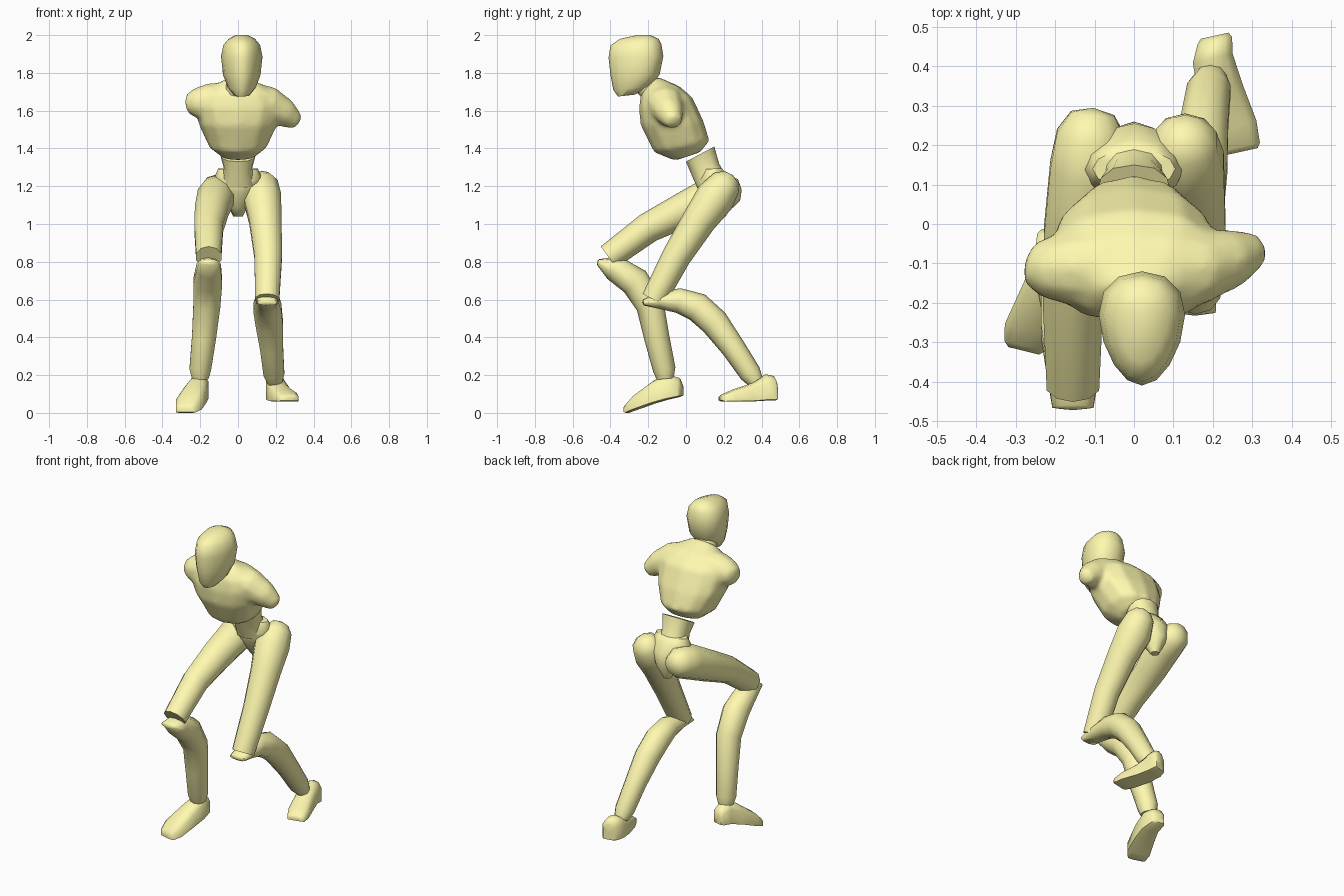
import bpy, bmesh, math
from mathutils import Vector as V

mat = bpy.data.materials.new("pale_yellow")
mat.diffuse_color = (1.0, 0.95, 0.43, 1)


def skin(name, rings, angle=60, dome=(0, 0)):
    """Bridge equal-sized rings into a closed, smooth-shaded part with domed ends."""
    bm = bmesh.new()
    loops = [[bm.verts.new(p) for p in r] for r in rings]
    n = len(loops[0])
    mids = [sum((V(p) for p in r), V()) / n for r in rings]
    for a, b in zip(loops, loops[1:]):
        for i in range(n):
            j = (i + 1) % n
            bm.faces.new((a[i], a[j], b[j], b[i]))
    for loop, m, m2, h in ((loops[0], mids[0], mids[1], dome[0]),
                           (loops[-1], mids[-1], mids[-2], dome[1])):
        tip = bm.verts.new(m + (m - m2).normalized() * h)
        for i in range(n):
            bm.faces.new((loop[i], loop[(i + 1) % n], tip))
    bmesh.ops.recalc_face_normals(bm, faces=bm.faces)
    me = bpy.data.meshes.new(name)
    bm.to_mesh(me)
    bm.free()
    me.materials.append(mat)
    ob = bpy.data.objects.new(name, me)
    bpy.context.collection.objects.link(ob)
    bpy.ops.object.select_all(action='DESELECT')
    ob.select_set(True)
    bpy.context.view_layer.objects.active = ob
    bpy.ops.object.shade_smooth_by_angle(angle=math.radians(angle))
    return ob


def power(v, e):
    return math.copysign(abs(v) ** e, v)


def slices(name, data, n=12, taper=0.0, e=1.0):
    """Each slice: centre x, front (y, z), back (y, z), half width. e < 1 is boxier."""
    rings = []
    for cx, f, b, hw in data:
        f, b = V((cx, *f)), V((cx, *b))
        ring = []
        for i in range(n):
            t = 2 * math.pi * i / n
            c, s = power(math.cos(t), e), power(math.sin(t), e)
            ring.append((f + b) / 2 + (f - b) / 2 * c + V((hw * s * (1 - taper * c), 0, 0)))
        rings.append(ring)
    return skin(name, rings)


def tube(name, pts, n=10, dome=(0, 0)):
    """Round limb through points (x, y, z, radius, optional flattening)."""
    c = [V(p[:3]) for p in pts]
    rings = []
    for i, p in enumerate(pts):
        d = (c[min(i + 1, len(c) - 1)] - c[max(i - 1, 0)]).normalized()
        ref = V((0, 1, 0)) if abs(d.x) > 0.7 else V((1, 0, 0))
        u = (ref - d * ref.dot(d)).normalized()
        w = d.cross(u) * (p[4] if len(p) > 4 else 1)
        rings.append([c[i] + p[3] * (u * math.cos(t) + w * math.sin(t))
                      for t in (2 * math.pi * (k + 0.5) / n for k in range(n))])
    return skin(name, rings, dome=dome)


def foot(name, data, n=10):
    """Vertical sections from heel to toe: x, y, bottom z, top z, half width."""
    d = V((data[-1][0] - data[0][0], data[-1][1] - data[0][1], 0)).normalized()
    side = V((-d.y, d.x, 0))
    rings = []
    for x, y, z0, z1, hw in data:
        ring = []
        for k in range(n):
            t = 2 * math.pi * (k + 0.5) / n
            s, h = math.cos(t), math.sin(t)
            # rounded top with a flat sole
            h = min(1, h ** 0.75 * 1.02) if h > 0 else max(-1, h * 3)
            ring.append(V((x, y, (z0 + z1) / 2 + h * (z1 - z0) / 2)) + side * s * hw * 1.05)
        rings.append(ring)
    return skin(name, rings)


# Head: egg shape, narrow towards the face
slices("head", [
    (0.02, (-0.36, 1.675), (-0.27, 1.685), 0.04),
    (0.02, (-0.385, 1.71), (-0.19, 1.73), 0.072),
    (0.02, (-0.40, 1.79), (-0.14, 1.79), 0.096),
    (0.02, (-0.41, 1.88), (-0.12, 1.89), 0.106),
    (0.02, (-0.40, 1.945), (-0.13, 1.95), 0.094),
    (0.02, (-0.35, 1.98), (-0.145, 1.98), 0.068),
    (0.02, (-0.26, 2.0), (-0.19, 2.0), 0.03)], n=14, taper=0.25, e=0.95)

tube("neck", [(0.0, -0.15, 1.67, 0.085), (0.0, -0.19, 1.72, 0.068), (0.02, -0.25, 1.78, 0.06)])

# Chest leaning forward, with shoulder stumps blended into it
chest = slices("chest", [
    (0.0, (-0.06, 1.335), (0.075, 1.38), 0.085),
    (0.0, (-0.17, 1.38), (0.125, 1.44), 0.155),
    (0.0, (-0.24, 1.52), (0.095, 1.54), 0.21),
    (0.0, (-0.25, 1.61), (0.035, 1.67), 0.225),
    (0.0, (-0.24, 1.68), (-0.035, 1.73), 0.19),
    (0.0, (-0.23, 1.70), (-0.15, 1.78), 0.09)], e=0.85)
left = tube("left_shoulder", [(-0.06, -0.11, 1.65, 0.105), (-0.16, -0.11, 1.645, 0.10),
                              (-0.225, -0.11, 1.64, 0.08), (-0.265, -0.10, 1.635, 0.055)],
            dome=(0, 0.015))
right = tube("right_shoulder", [(0.06, -0.10, 1.65, 0.105), (0.17, -0.11, 1.63, 0.097),
                                (0.25, -0.085, 1.585, 0.076), (0.31, -0.065, 1.54, 0.046)],
             dome=(0, 0.018))
for ob in (chest, left, right):
    ob.select_set(True)
bpy.context.view_layer.objects.active = chest
bpy.ops.object.join()
blend = chest.modifiers.new("blend", 'REMESH')
blend.mode, blend.voxel_size, blend.use_smooth_shade = 'VOXEL', 0.015, True
soft = chest.modifiers.new("soften", 'SMOOTH')
soft.factor, soft.iterations = 0.5, 6

# Waist and pelvis
slices("waist", [
    (0.0, (0.0, 1.33), (0.15, 1.41), 0.095),
    (0.0, (0.025, 1.27), (0.175, 1.32), 0.075),
    (0.0, (0.06, 1.19), (0.22, 1.24), 0.09)], e=0.85)
slices("pelvis", [
    (0.0, (0.09, 1.29), (0.19, 1.295), 0.105),
    (0.0, (0.06, 1.23), (0.215, 1.265), 0.125),
    (0.0, (0.07, 1.17), (0.255, 1.21), 0.105),
    (0.0, (0.12, 1.09), (0.26, 1.13), 0.06),
    (0.0, (0.16, 1.04), (0.21, 1.04), 0.025)])

# Left leg, stepping forward
tube("left_thigh", [(-0.105, 0.28, 1.18, 0.058), (-0.11, 0.23, 1.175, 0.09),
                    (-0.115, 0.14, 1.15, 0.103), (-0.14, -0.02, 1.07, 0.093),
                    (-0.155, -0.20, 0.98, 0.08), (-0.155, -0.41, 0.825, 0.07)], dome=(0.015, 0))
tube("left_shin", [(-0.155, -0.465, 0.798, 0.055, 0.3), (-0.155, -0.385, 0.77, 0.068),
                   (-0.16, -0.27, 0.695, 0.08), (-0.165, -0.19, 0.57, 0.075),
                   (-0.18, -0.155, 0.40, 0.067), (-0.20, -0.115, 0.23, 0.06),
                   (-0.20, -0.11, 0.18, 0.045)], dome=(0.008, 0))
foot("left_foot", [(-0.205, -0.02, 0.092, 0.15, 0.03), (-0.205, -0.035, 0.085, 0.185, 0.042),
                   (-0.205, -0.10, 0.07, 0.205, 0.05),
                   (-0.225, -0.17, 0.05, 0.172, 0.06), (-0.26, -0.27, 0.015, 0.095, 0.07),
                   (-0.277, -0.31, 0.0, 0.05, 0.054), (-0.28, -0.322, 0.005, 0.035, 0.04)])

# Right leg, trailing behind
tube("right_thigh", [(0.13, 0.24, 1.25, 0.048), (0.13, 0.215, 1.22, 0.083),
                     (0.128, 0.155, 1.14, 0.105), (0.145, 0.07, 1.02, 0.09),
                     (0.16, -0.05, 0.83, 0.077), (0.155, -0.17, 0.60, 0.067)], dome=(0.012, 0))
tube("right_shin", [(0.155, -0.225, 0.585, 0.055, 0.3), (0.155, -0.14, 0.595, 0.06, 0.75),
                    (0.155, -0.04, 0.595, 0.066), (0.155, 0.06, 0.56, 0.078),
                    (0.165, 0.15, 0.48, 0.076), (0.178, 0.25, 0.345, 0.064),
                    (0.19, 0.34, 0.21, 0.058), (0.195, 0.37, 0.165, 0.042)], dome=(0.008, 0))
foot("right_foot", [(0.205, 0.478, 0.07, 0.165, 0.036), (0.205, 0.465, 0.065, 0.195, 0.045),
                    (0.20, 0.42, 0.065, 0.205, 0.052),
                    (0.22, 0.34, 0.06, 0.155, 0.058), (0.25, 0.25, 0.06, 0.125, 0.062),
                    (0.268, 0.195, 0.06, 0.10, 0.053), (0.27, 0.183, 0.065, 0.09, 0.045)])
